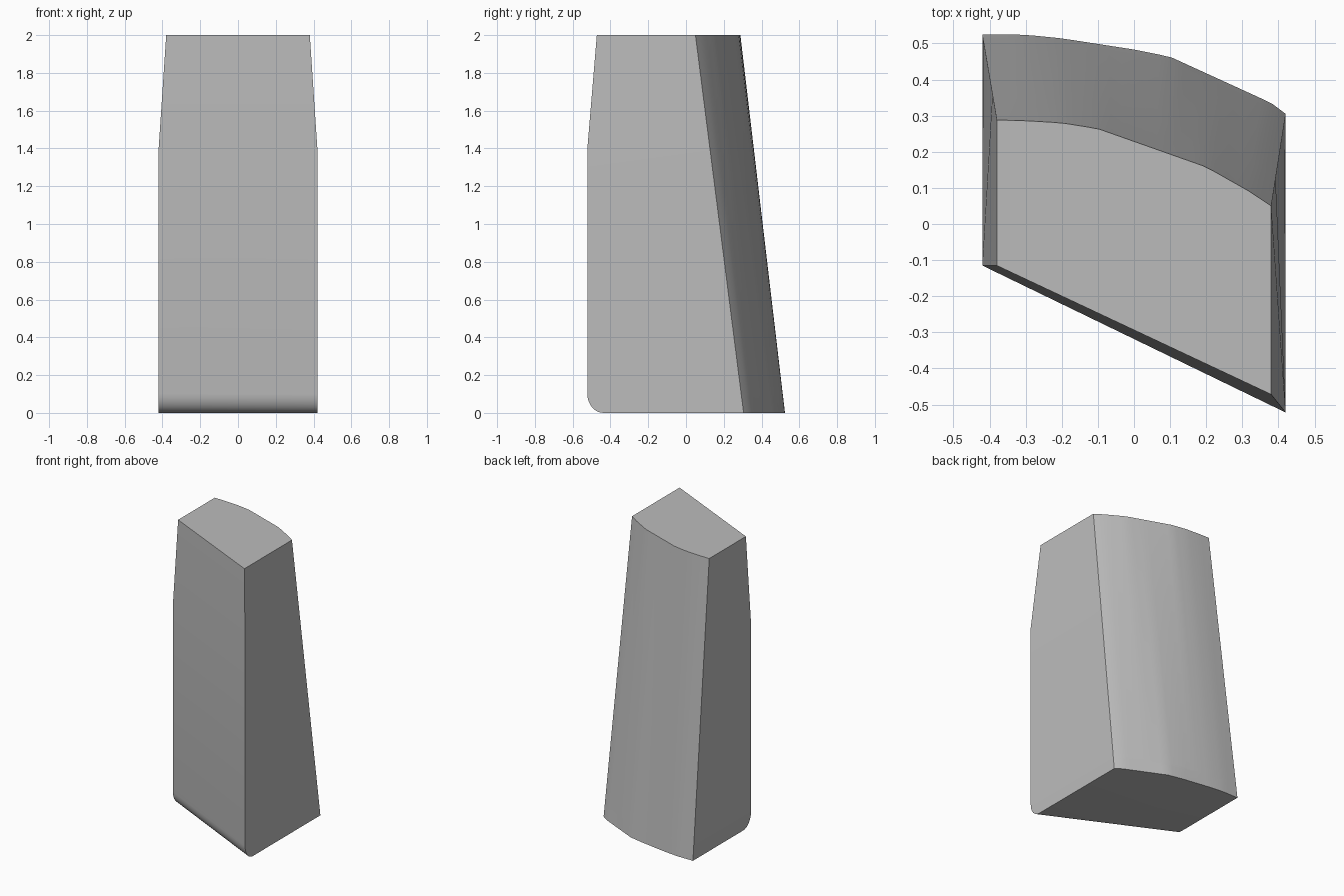
import bpy, bmesh, math

cube = bpy.data.objects.get("Cube")
if cube:
    bpy.data.objects.remove(cube, do_unlink=True)


def lerp(a, b, t):
    return a + (b - a) * t


def sample(points, x):
    """Height of a polyline at x."""
    for (x0, y0), (x1, y1) in zip(points, points[1:]):
        if x <= x1 + 1e-6:
            return lerp(y0, y1, (x - x0) / (x1 - x0))
    return points[-1][1]


# Bowed rear outline at the foot and at the top
foot_back = [(-.42, .524), (-.3, .524), (-.2, .514), (0, .483), (.1, .463),
             (.38, .335), (.42, .305)]
top_back = [(-.38, .288), (-.3, .286), (-.2, .28), (-.1, .264), (.2, .158),
            (.32, .09), (.38, .05)]
COLUMNS = 24
HEIGHT = 2.0
SHOULDER = 1.4
STEPS = 8


def front_corners(z, inset):
    """Front edge: upright to the shoulder, then tapering."""
    t = max(0, (z - SHOULDER) / (HEIGHT - SHOULDER))
    x = lerp(.42, .38, t)
    return [(-x, -.115 + inset, z), (x, lerp(-.522, -.472, t) + inset, z)]


def back_row(z):
    """Rear wall ruled between the two outlines, right to left."""
    t = z / HEIGHT
    row = []
    for i in range(COLUMNS, -1, -1):
        s = i / COLUMNS * 2 - 1
        y = lerp(sample(foot_back, s * .42), sample(top_back, s * .38), t)
        row.append((s * lerp(.42, .38, t), y, z))
    return row


# Rounded front toe, then the shoulder and the top
levels = []
for i in range(STEPS + 1):
    a = i / STEPS * math.pi / 2
    levels.append((.1 * (1 - math.cos(a)), .085 * (1 - math.sin(a))))
levels += [(SHOULDER, 0), (HEIGHT, 0)]

bm = bmesh.new()
rings = [[bm.verts.new(p) for p in front_corners(z, inset) + back_row(z)]
         for z, inset in levels]
for low, high in zip(rings, rings[1:]):
    for i in range(len(low)):
        j = (i + 1) % len(low)
        bm.faces.new((low[i], low[j], high[j], high[i]))
bm.faces.new(reversed(rings[0]))
bm.faces.new(rings[-1])
bmesh.ops.recalc_face_normals(bm, faces=bm.faces)
mesh = bpy.data.meshes.new("tapered_block")
bm.to_mesh(mesh)
bm.free()
block = bpy.data.objects.new("tapered_block", mesh)
bpy.context.collection.objects.link(block)

# Plain grey finish
grey = bpy.data.materials.new("light_grey")
grey.use_nodes = True
colour = (.5, .5, .5, 1)
grey.diffuse_color = colour
grey.node_tree.nodes["Principled BSDF"].inputs["Base Color"].default_value = colour
mesh.materials.append(grey)

bpy.context.view_layer.objects.active = block
block.select_set(True)
bpy.ops.object.shade_smooth_by_angle(angle=math.radians(25))
